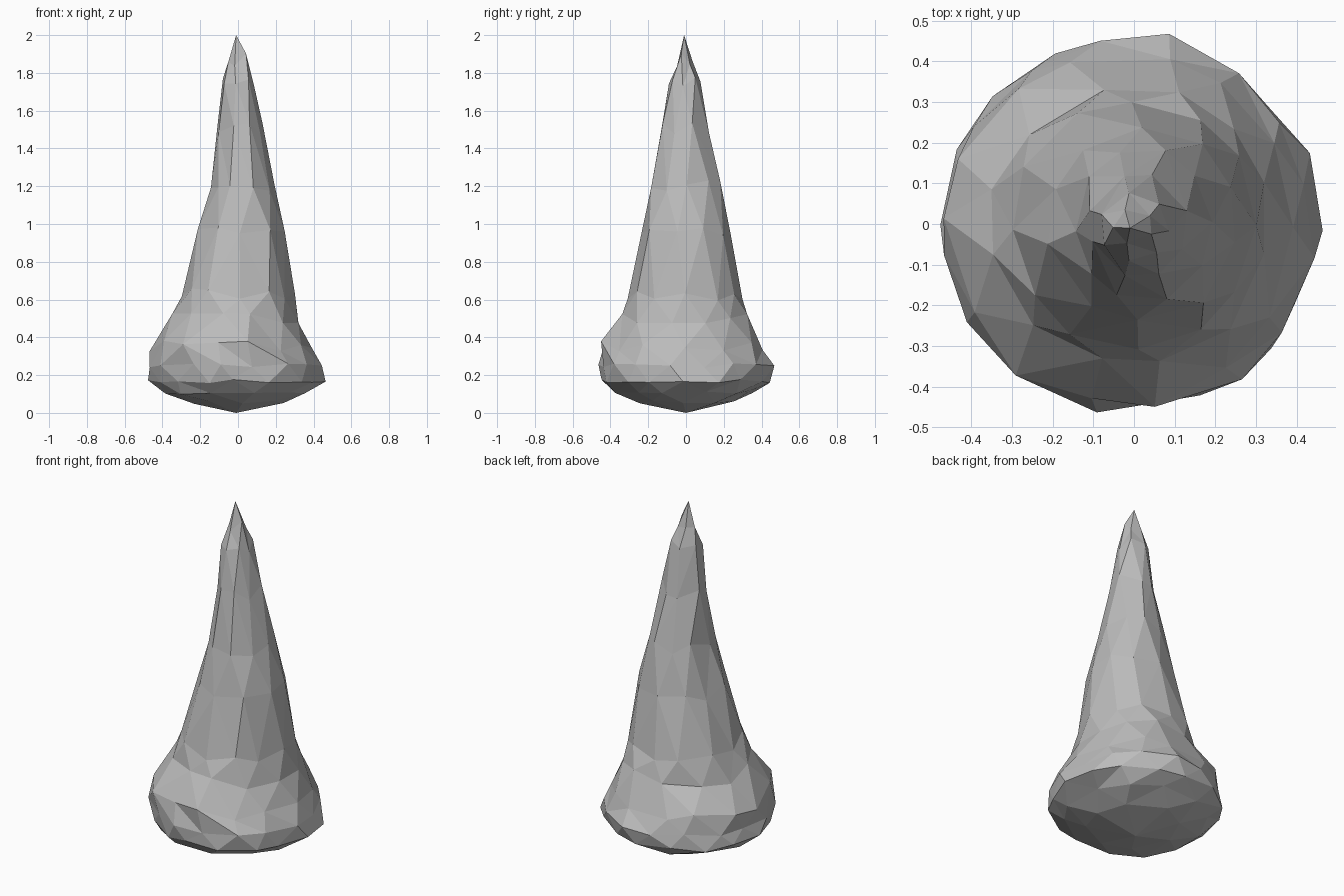
import bpy, bmesh, math, random

if "Cube" in bpy.data.objects:
    bpy.data.objects.remove(bpy.data.objects["Cube"])

random.seed(4)

# Cross-sections of the rock spire: height, x min, x max, y min, y max, sides
RINGS = [
    (0.055, -0.24, 0.25, -0.25, 0.25, 8),
    (0.11, -0.40, 0.37, -0.39, 0.37, 12),
    (0.17, -0.46, 0.455, -0.46, 0.445, 16),
    (0.25, -0.46, 0.44, -0.46, 0.46, 16),
    (0.36, -0.455, 0.385, -0.445, 0.41, 14),
    (0.50, -0.35, 0.335, -0.35, 0.335, 12),
    (0.63, -0.295, 0.305, -0.31, 0.30, 12),
    (0.95, -0.21, 0.26, -0.235, 0.245, 10),
    (1.20, -0.145, 0.19, -0.195, 0.19, 10),
    (1.50, -0.11, 0.13, -0.135, 0.125, 8),
    (1.74, -0.085, 0.09, -0.09, 0.075, 7),
    (1.87, -0.05, 0.05, -0.05, 0.04, 5),
]


def make_ring(bm, index, z, x0, x1, y0, y1, sides):
    """Irregular ring of vertices, returned with their angles."""
    cx, cy, rx, ry = (x0 + x1) / 2, (y0 + y1) / 2, (x1 - x0) / 2, (y1 - y0) / 2
    step = math.tau / sides
    wobble_z = 0.012 if z < 0.3 else 0.035
    ring = []
    for i in range(sides):
        a = (i + 0.5 * (index % 2) + random.uniform(-0.16, 0.16)) * step
        r = random.uniform(0.96, 1.04)
        v = bm.verts.new((cx + rx * r * math.cos(a), cy + ry * r * math.sin(a),
                          z + random.uniform(-wobble_z, wobble_z)))
        ring.append((a, v))
    return ring


def bridge(bm, low, high):
    """Join two rings of different counts with triangles, walking by angle."""
    i = j = 0
    n, m = len(low), len(high)

    def angle(ring, k):
        return ring[k % len(ring)][0] + math.tau * (k // len(ring))

    while i < n or j < m:
        a, b = low[i % n][1], high[j % m][1]
        if j >= m or (i < n and angle(low, i + 1) < angle(high, j + 1)):
            bm.faces.new((a, low[(i + 1) % n][1], b))
            i += 1
        else:
            bm.faces.new((a, high[(j + 1) % m][1], b))
            j += 1


def cap(bm, ring, tip):
    """Close a ring to a point."""
    for k in range(len(ring)):
        bm.faces.new((ring[k][1], ring[(k + 1) % len(ring)][1], tip))


# Faceted stone body with a swollen foot and a pointed tip
bm = bmesh.new()
rings = [make_ring(bm, k, *row) for k, row in enumerate(RINGS)]
for low, high in zip(rings, rings[1:]):
    bridge(bm, low, high)
cap(bm, rings[0], bm.verts.new((-0.01, 0, 0)))
cap(bm, rings[-1], bm.verts.new((-0.01, -0.01, 2)))
bmesh.ops.recalc_face_normals(bm, faces=bm.faces)

mesh = bpy.data.meshes.new("rock_spire")
bm.to_mesh(mesh)
bm.free()

stone = bpy.data.materials.new("grey stone")
stone.diffuse_color = (0.5, 0.5, 0.5, 1)
stone.use_nodes = True
stone.node_tree.nodes["Principled BSDF"].inputs["Base Color"].default_value = stone.diffuse_color
mesh.materials.append(stone)
bpy.context.collection.objects.link(bpy.data.objects.new("rock_spire", mesh))
